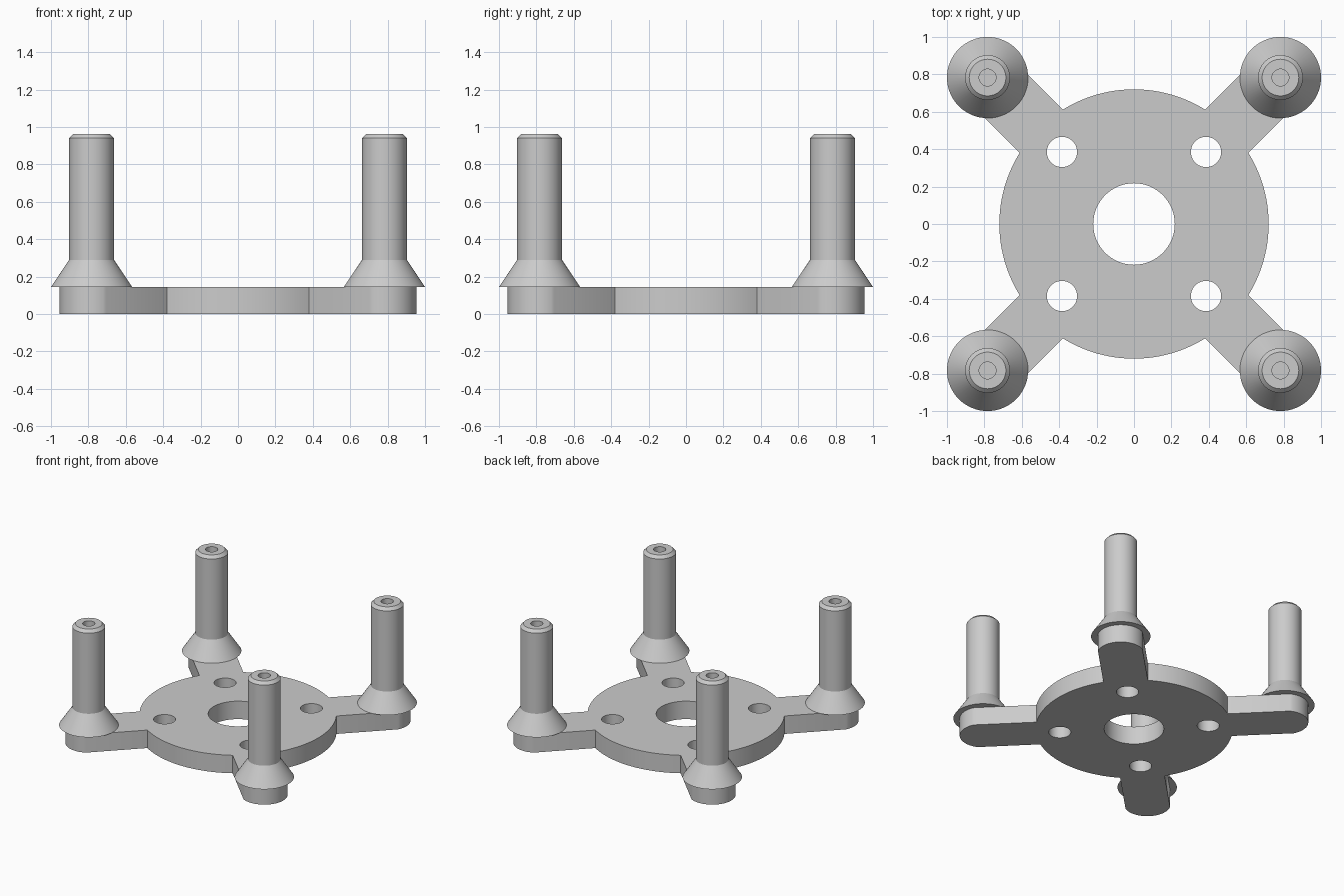
import bpy, bmesh
from math import sin, cos, pi, asin, sqrt, radians
from mathutils import Matrix, Vector

cube = bpy.data.objects.get("Cube")
if cube:
    bpy.data.objects.remove(cube, do_unlink=True)

PLATE_TOP = 0.145
DISC_R = 0.72
ARM_HALF = 0.163
END_R = 0.171
POST_XY = 0.783
POST_DIST = POST_XY * sqrt(2)

grey = bpy.data.materials.new("plain grey")
grey.use_nodes = True
grey.diffuse_color = (0.6, 0.6, 0.6, 1)
grey.node_tree.nodes["Principled BSDF"].inputs["Base Color"].default_value = grey.diffuse_color


def finish(bm, name):
    bmesh.ops.recalc_face_normals(bm, faces=bm.faces)
    mesh = bpy.data.meshes.new(name)
    bm.to_mesh(mesh)
    bm.free()
    mesh.materials.append(grey)
    obj = bpy.data.objects.new(name, mesh)
    bpy.context.collection.objects.link(obj)
    bpy.ops.object.select_all(action='DESELECT')
    obj.select_set(True)
    bpy.context.view_layer.objects.active = obj
    bpy.ops.object.shade_smooth_by_angle(angle=radians(30))
    return obj


def arc(cx, cy, r, start, end, steps):
    angles = [start + (end - start) * i / steps for i in range(steps + 1)]
    return [Vector((cx + r * cos(a), cy + r * sin(a), 0)) for a in angles]


def add_loop(bm, points):
    verts = [bm.verts.new(p) for p in points]
    return [bm.edges.new((v, verts[i - 1])) for i, v in enumerate(verts)]


# Base plate outline: a disc with four round-ended diagonal arms
root = asin(ARM_HALF / DISC_R)
tip = asin(ARM_HALF / END_R)
quarter = arc(POST_DIST, 0, END_R, -tip, tip, 24)
quarter += arc(0, 0, DISC_R, root, pi / 2 - root, 24)
outline = []
for k in range(4):
    turn = Matrix.Rotation(pi / 4 + k * pi / 2, 3, 'Z')
    outline += [turn @ p for p in quarter]

# Centre bore and four bolt holes, then thickness
bm = bmesh.new()
edges = add_loop(bm, outline)
edges += add_loop(bm, arc(0, 0, 0.218, 0, 2 * pi, 64)[:-1])
corners = [(sx, sy) for sx in (-1, 1) for sy in (-1, 1)]
for sx, sy in corners:
    edges += add_loop(bm, arc(sx * 0.385, sy * 0.385, 0.081, 0, 2 * pi, 40)[:-1])
bmesh.ops.triangle_fill(bm, edges=edges, use_beauty=True, normal=(0, 0, 1))
ext = bmesh.ops.extrude_face_region(bm, geom=bm.faces[:], use_keep_orig=True)
top = [g for g in ext["geom"] if isinstance(g, bmesh.types.BMVert)]
bmesh.ops.translate(bm, verts=top, vec=(0, 0, PLATE_TOP))
finish(bm, "base_plate")

# Standoff posts: flared foot, shaft, chamfered rim and blind screw hole
profile = [(0, PLATE_TOP), (0.217, PLATE_TOP), (0.12, 0.29), (0.12, 0.94),
           (0.098, 0.963), (0.045, 0.963), (0.045, 0.6), (0, 0.6)]
bm = bmesh.new()
verts = [bm.verts.new((r, 0, z)) for r, z in profile]
chain = [bm.edges.new(pair) for pair in zip(verts, verts[1:])]
bmesh.ops.spin(bm, geom=verts + chain, cent=(0, 0, 0), axis=(0, 0, 1),
               angle=2 * pi, steps=64, use_merge=True)
bmesh.ops.remove_doubles(bm, verts=bm.verts, dist=0.0001)
post = finish(bm, "post_front_right")
for sx, sy in corners:
    obj = post
    if (sx, sy) != (-1, -1):
        obj = post.copy()
        obj.name = f"post_{'front' if sy < 0 else 'back'}_{'right' if sx < 0 else 'left'}"
        bpy.context.collection.objects.link(obj)
    obj.location = (sx * POST_XY, sy * POST_XY, 0)
